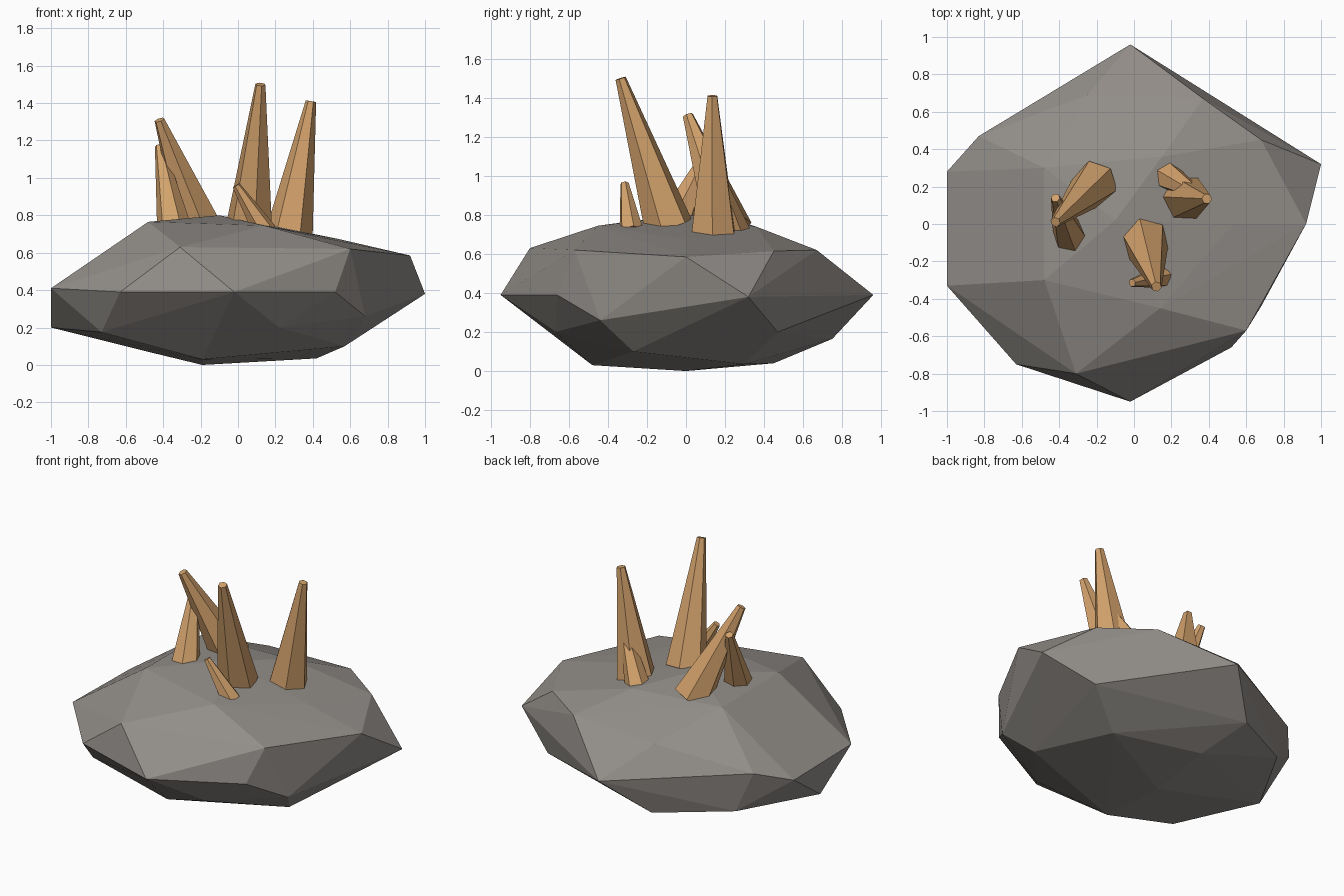
import bpy, bmesh
from mathutils import Vector

if "Cube" in bpy.data.objects:
    bpy.data.objects.remove(bpy.data.objects["Cube"])

# Rock: convex boulder wrapped around a few corner points
corners = [
    (-.10, .02, .80),                                                      # crown
    (.14, -.45, .745), (-.48, -.30, .765), (-.48, .30, .76), (.15, .36, .74), (.53, 0, .675),
    (-.31, -.80, .63), (.60, -.57, .62), (.92, 0, .585), (.68, .45, .615),  # shoulder
    (.37, .67, .62), (-.25, .69, .60), (-.83, .47, .47),
    (-.02, -.95, .39), (-.63, -.75, .39), (.52, -.66, .39), (1, .32, .38),  # waist
    (-.02, .96, .39), (-1, .28, .40), (-1, -.33, .41),
    (.68, -.44, .26), (.22, -.67, .20), (-.73, -.50, .175), (-1, 0, .20),   # underside
    (-.72, .50, .20), (-.27, .75, .165), (.70, .47, .20),
    (.57, -.27, .10), (-.19, -.48, .03), (-.50, 0, .075), (-.16, .45, .04),
    (.42, .30, .035), (-.19, 0, 0)]

bm = bmesh.new()
for c in corners:
    bm.verts.new(c)
hull = bmesh.ops.convex_hull(bm, input=bm.verts[:])
loose = [v for v in bm.verts if not v.link_faces]
bmesh.ops.delete(bm, geom=loose, context='VERTS')
bmesh.ops.recalc_face_normals(bm, faces=bm.faces[:])
mesh = bpy.data.meshes.new("rock")
bm.to_mesh(mesh)
bm.free()
rock = bpy.data.objects.new("rock", mesh)
bpy.context.collection.objects.link(rock)
stone = bpy.data.materials.new("stone")
stone.diffuse_color = (.29, .27, .25, 1)
stone.use_nodes = True
stone.node_tree.nodes["Principled BSDF"].inputs["Base Color"].default_value = stone.diffuse_color
mesh.materials.append(stone)

amber = bpy.data.materials.new("amber")
amber.diffuse_color = (.65, .36, .15, 1)
amber.use_nodes = True
amber.node_tree.nodes["Principled BSDF"].inputs["Base Color"].default_value = amber.diffuse_color


def crystal(name, base, tip, radius, tip_radius=.028):
    """Tapered six-sided shard running from base to tip."""
    a, b = Vector(base), Vector(tip)
    bpy.ops.mesh.primitive_cone_add(vertices=6, radius1=radius, radius2=tip_radius,
                                    depth=(b - a).length, location=(a + b) / 2)
    ob = bpy.context.object
    ob.name = name
    ob.rotation_euler = (b - a).to_track_quat('Z', 'Y').to_euler()
    ob.data.materials.append(amber)


# Three pairs of crystals: a large shard with a small one beside it
crystal("front_crystal_large", (.06, -.09, .74), (.12, -.335, 1.50), .128)
crystal("front_crystal_small", (.145, -.28, .71), (-.01, -.315, .96), .065, .022)
crystal("right_crystal_large", (.27, .14, .68), (.39, .135, 1.41), .130)
crystal("right_crystal_small", (.18, .255, .70), (.375, .14, 1.06), .080, .022)
crystal("left_crystal_large", (-.205, .22, .73), (-.42, .01, 1.31), .125)
crystal("left_crystal_small", (-.34, -.075, .72), (-.42, .14, 1.17), .095, .025)
